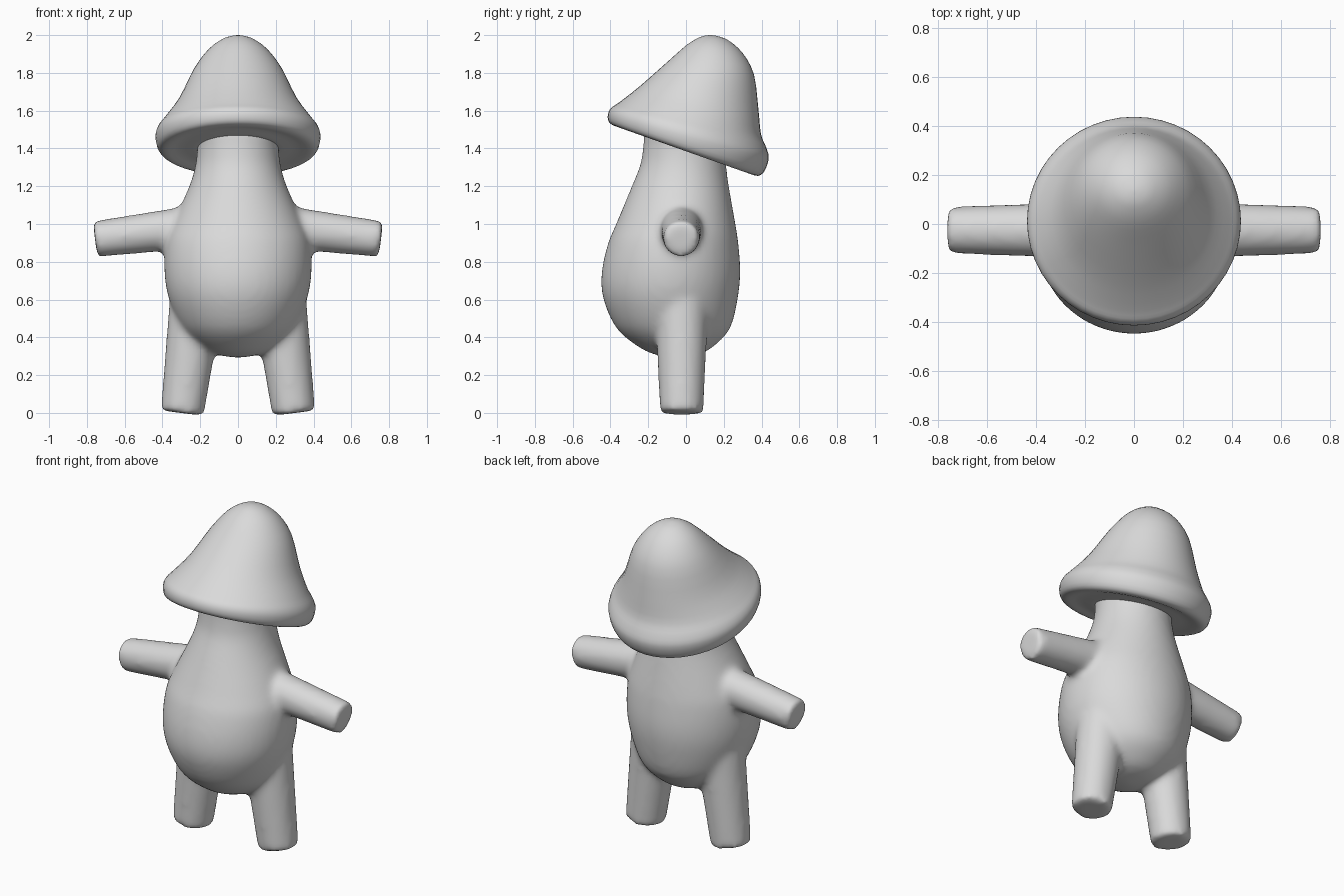
import bpy, bmesh, math
from mathutils import Vector

if "Cube" in bpy.data.objects:
    bpy.data.objects.remove(bpy.data.objects["Cube"])

clay = bpy.data.materials.new("pale grey clay")
clay.diffuse_color = (0.7, 0.7, 0.7, 1)
clay.use_nodes = True
clay.node_tree.nodes["Principled BSDF"].inputs["Base Color"].default_value = clay.diffuse_color


def spline(rows, steps):
    """Catmull-Rom interpolation through the section rows."""
    pts = [rows[0]] + rows + [rows[-1]]
    out = []
    for a, b, c, d in zip(pts, pts[1:], pts[2:], pts[3:]):
        for k in range(steps):
            t = k / steps
            out.append([0.5 * (2 * q + (r - p) * t + (2 * p - 5 * q + 4 * r - s) * t * t
                               + (3 * q - p - 3 * r + s) * t ** 3)
                        for p, q, r, s in zip(a, b, c, d)])
    return out + [list(rows[-1])]


def loft(bm, rows, steps=3, sides=48):
    """Oval rings given as front y, front z, back y, back z, half width."""
    rings = []
    for yf, zf, yb, zb, rx in spline(rows, steps):
        ring = []
        for i in range(sides):
            a = math.tau * i / sides
            s = math.sin(a) / 2
            ring.append(bm.verts.new((max(rx, 0) * math.cos(a),
                                      (yf + yb) / 2 + (yb - yf) * s,
                                      (zf + zb) / 2 + (zb - zf) * s)))
        rings.append(ring)
    for r0, r1 in zip(rings, rings[1:]):
        for i in range(sides):
            j = (i + 1) % sides
            bm.faces.new((r0[i], r0[j], r1[j], r1[i]))
    bmesh.ops.remove_doubles(bm, verts=bm.verts, dist=0.0005)


def limb(bm, start, end, r0, r1):
    """Closed tapered cylinder between two points."""
    start, end = Vector(start), Vector(end)
    axis = end - start
    mat = axis.to_track_quat('Z', 'Y').to_matrix().to_4x4()
    mat.translation = (start + end) / 2
    bmesh.ops.create_cone(bm, cap_ends=True, segments=32, radius1=r0, radius2=r1,
                          depth=axis.length, matrix=mat)


def finish(bm, name):
    bmesh.ops.recalc_face_normals(bm, faces=bm.faces)
    for f in bm.faces:
        f.smooth = True
    mesh = bpy.data.meshes.new(name)
    bm.to_mesh(mesh)
    bm.free()
    mesh.materials.append(clay)
    ob = bpy.data.objects.new(name, mesh)
    bpy.context.collection.objects.link(ob)
    return ob


# Pear-shaped body with neck, plus arms and legs, fused into one soft skin
body = bmesh.new()
loft(body, [
    (-0.06, 0.29, -0.06, 0.29, 0.0),
    (-0.17, 0.31, 0.07, 0.31, 0.12),
    (-0.26, 0.355, 0.15, 0.355, 0.205),
    (-0.37, 0.45, 0.235, 0.45, 0.30),
    (-0.44, 0.61, 0.275, 0.61, 0.368),
    (-0.446, 0.75, 0.288, 0.75, 0.39),
    (-0.412, 0.90, 0.277, 0.90, 0.382),
    (-0.37, 1.0, 0.262, 1.0, 0.348),
    (-0.287, 1.2, 0.227, 1.2, 0.258),
    (-0.24, 1.32, 0.212, 1.32, 0.224),
    (-0.225, 1.42, 0.21, 1.42, 0.215),
    (-0.20, 1.52, 0.21, 1.52, 0.21),
    (0.0, 1.54, 0.0, 1.54, 0.0)])
for side in (-1, 1):
    limb(body, (side * 0.295, -0.023, -0.001), (side * 0.222, -0.023, 0.58), 0.115, 0.142)
    limb(body, (side * 0.15, -0.025, 0.995), (side * 0.757, -0.025, 0.92), 0.118, 0.096)
skin = finish(body, "body_with_limbs")
remesh = skin.modifiers.new("fuse", 'REMESH')
remesh.mode = 'VOXEL'
remesh.voxel_size = 0.018
remesh.use_smooth_shade = True
soften = skin.modifiers.new("soften", 'SMOOTH')
soften.factor = 0.5
soften.iterations = 12

# Tilted mushroom cap: recessed underside, rolled rim, leaning dome
cap = bmesh.new()
loft(cap, [
    (0.0, 1.41, 0.0, 1.41, 0.0),
    (-0.17, 1.465, 0.16, 1.345, 0.17),
    (-0.225, 1.47, 0.20, 1.325, 0.215),
    (-0.31, 1.505, 0.29, 1.295, 0.31),
    (-0.375, 1.518, 0.365, 1.256, 0.385),
    (-0.408, 1.54, 0.41, 1.272, 0.423),
    (-0.414, 1.578, 0.438, 1.345, 0.437),
    (-0.398, 1.613, 0.425, 1.405, 0.425),
    (-0.355, 1.643, 0.397, 1.475, 0.388),
    (-0.25, 1.725, 0.384, 1.60, 0.312),
    (-0.10, 1.857, 0.36, 1.79, 0.232),
    (0.00, 1.945, 0.30, 1.905, 0.155),
    (0.06, 1.983, 0.225, 1.972, 0.085),
    (0.10, 1.997, 0.17, 1.994, 0.035),
    (0.135, 2.0, 0.135, 2.0, 0.0)])
finish(cap, "mushroom_cap")
